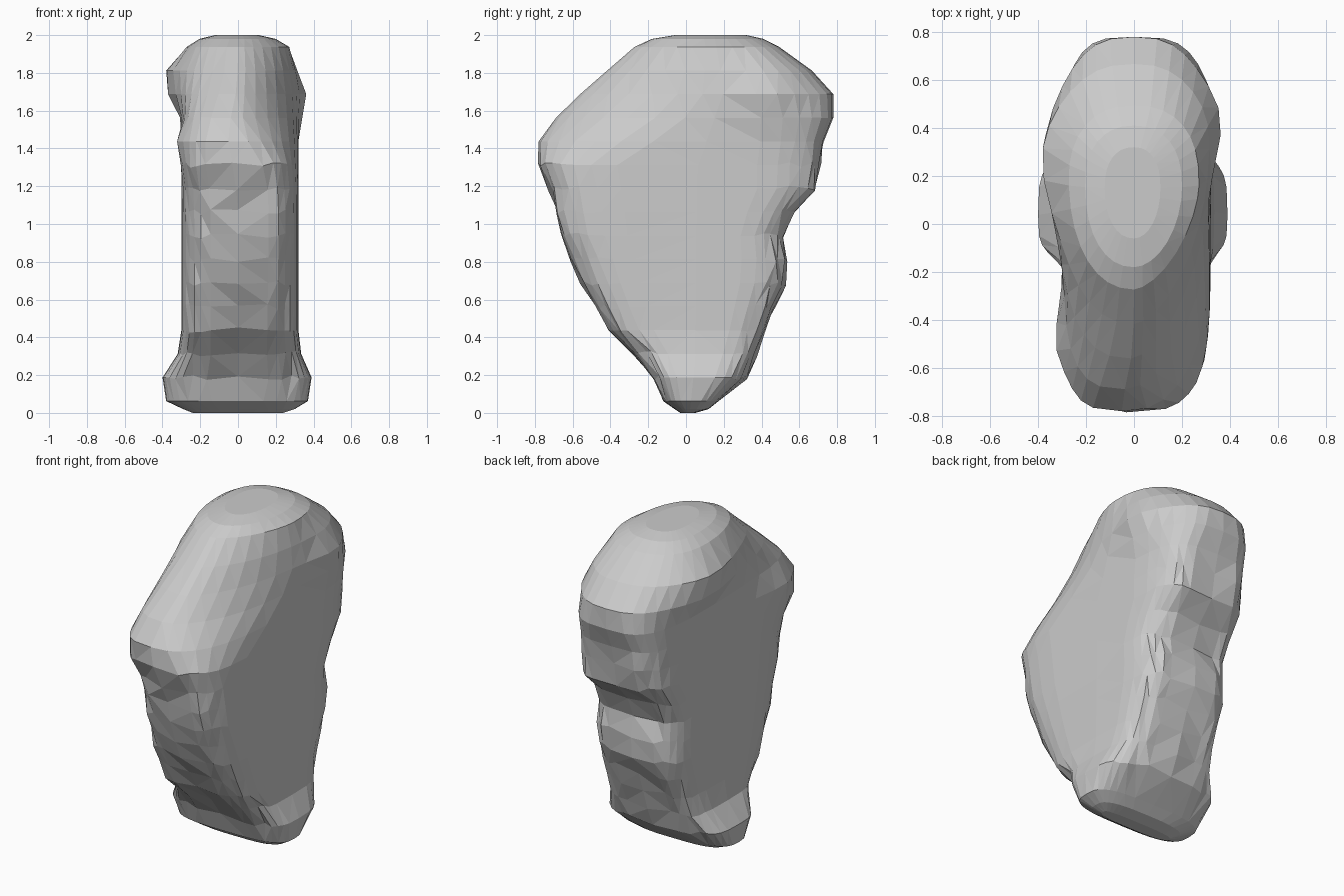
import bpy
import bmesh
import math
import random
from mathutils import Vector

random.seed(4)
if "Cube" in bpy.data.objects:
    bpy.data.objects.remove(bpy.data.objects["Cube"], do_unlink=True)

# Silhouette profiles: (height, offset)
FRONT = [(0, -.03), (.02, -.06), (.06, -.12), (.25, -.2), (.43, -.4), (.62, -.52), (.94, -.67),
         (1.19, -.72), (1.31, -.78), (1.44, -.78), (1.6, -.66), (1.81, -.42), (1.94, -.27),
         (1.98, -.18), (2, -.06)]
BACK = [(0, .05), (.02, .12), (.06, .17), (.19, .32), (.44, .42), (.69, .52), (.81, .53),
        (.94, .51), (1.06, .57), (1.19, .69), (1.44, .73), (1.56, .78), (1.69, .78),
        (1.81, .67), (1.94, .49), (1.98, .41), (2, .32)]
LEFT = [(0, .24), (.02, .3), (.06, .37), (.19, .39), (.31, .335), (.4, .32), (1.4, .32),
        (1.69, .315), (1.81, .3), (1.94, .27), (1.98, .2), (2, .11)]
RIGHT = [(0, -.24), (.02, -.29), (.06, -.38), (.19, -.4), (.31, -.32), (.4, -.3), (1.56, -.3),
         (1.69, -.315), (1.81, -.315), (1.94, -.26), (1.98, -.2), (2, -.12)]
# Depth of the widest point, and how square each part of a section is
WIDEST = [(0, .02), (.3, .05), (1.3, .06), (1.7, .2), (2, .15)]
FRONT_LEFT_SQUARE = [(0, 3), (.4, 4.5), (1.3, 5), (1.44, 2.8), (1.6, 1.7), (1.94, 1.6), (2, 2)]
FRONT_RIGHT_SQUARE = [(0, 3), (.4, 4.5), (1.3, 4.5), (1.44, 3.6), (1.8, 2.2), (2, 2.2)]
BACK_SQUARE = [(0, 3), (.4, 4.5), (1.1, 5), (1.44, 4.2), (1.69, 2.7), (2, 2.3)]


def sample(profile, z):
    """Linear interpolation along a profile."""
    for (z0, v0), (z1, v1) in zip(profile, profile[1:]):
        if z <= z1:
            return v0 + (v1 - v0) * (z - z0) / (z1 - z0)
    return profile[-1][1]


def power(value, square):
    return math.copysign(abs(value) ** (2 / square), value)


def bump(value, centre, width):
    return math.exp(-((value - centre) / width) ** 2)


def section(z, count=32):
    """Horizontal outline of the boulder at one height."""
    front, back, middle = (sample(p, z) for p in (FRONT, BACK, WIDEST))
    left, right = sample(LEFT, z), sample(RIGHT, z)
    points = []
    for i in range(count):
        angle = math.tau * i / count
        c, s = math.cos(angle), math.sin(angle)
        front_square = FRONT_LEFT_SQUARE if c > 0 else FRONT_RIGHT_SQUARE
        square = sample(BACK_SQUARE if s > 0 else front_square, z)
        u, v = power(c, square), power(s, square)
        x = u * (left if u > 0 else -right)
        y = middle + v * (back - middle if v > 0 else middle - front)
        # Brow leans to one side and bulges at its right corner
        brow = bump(z, 1.45, .2)
        x -= .05 * brow * max(0, -v) ** 4
        if x < 0:
            x -= .04 * bump(z, 1.44, .1) * bump(y, -.5, .15)
            # Shoulder bulges at the top of each side
            x += .085 * u * bump(z, 1.76, .13) * bump(y, .3, .3)
        else:
            x += .06 * u * bump(z, 1.69, .15) * bump(y, .45, .2)
        # Hollow below the brow on the right of the front face
        if v < 0:
            y += .35 * bump(z, 1, .3) * max(0, -x - .05) * v * v
        # Worn lumps on the narrow faces only
        worn = abs(v) > .75 and .1 < z < 1.4
        lump = random.uniform(-.012, .012) if worn else 0
        rise = random.uniform(-.015, .015) if worn else 0
        points.append(Vector((x, y + lump, z + rise)))
    return points


# Loft the sections into a faceted boulder
levels = [0, .02] + [.0625 + .125 * i for i in range(16)] + [1.98, 2]
bm = bmesh.new()
rings = [[bm.verts.new(p) for p in section(z)] for z in levels]
for low, high in zip(rings, rings[1:]):
    for i in range(len(low)):
        j = (i + 1) % len(low)
        bm.faces.new((low[i], low[j], high[j], high[i]))
bm.faces.new(list(reversed(rings[0])))
bm.faces.new(rings[-1])
bmesh.ops.triangulate(bm, faces=bm.faces[:], quad_method='SHORT_EDGE')
bmesh.ops.recalc_face_normals(bm, faces=bm.faces[:])
mesh = bpy.data.meshes.new("boulder")
bm.to_mesh(mesh)
bm.free()

# Plain stone colour
stone = bpy.data.materials.new("stone_grey")
stone.use_nodes = True
colour = (.6, .6, .6, 1)
stone.diffuse_color = colour
stone.node_tree.nodes["Principled BSDF"].inputs["Base Color"].default_value = colour
mesh.materials.append(stone)
boulder = bpy.data.objects.new("boulder", mesh)
bpy.context.collection.objects.link(boulder)
